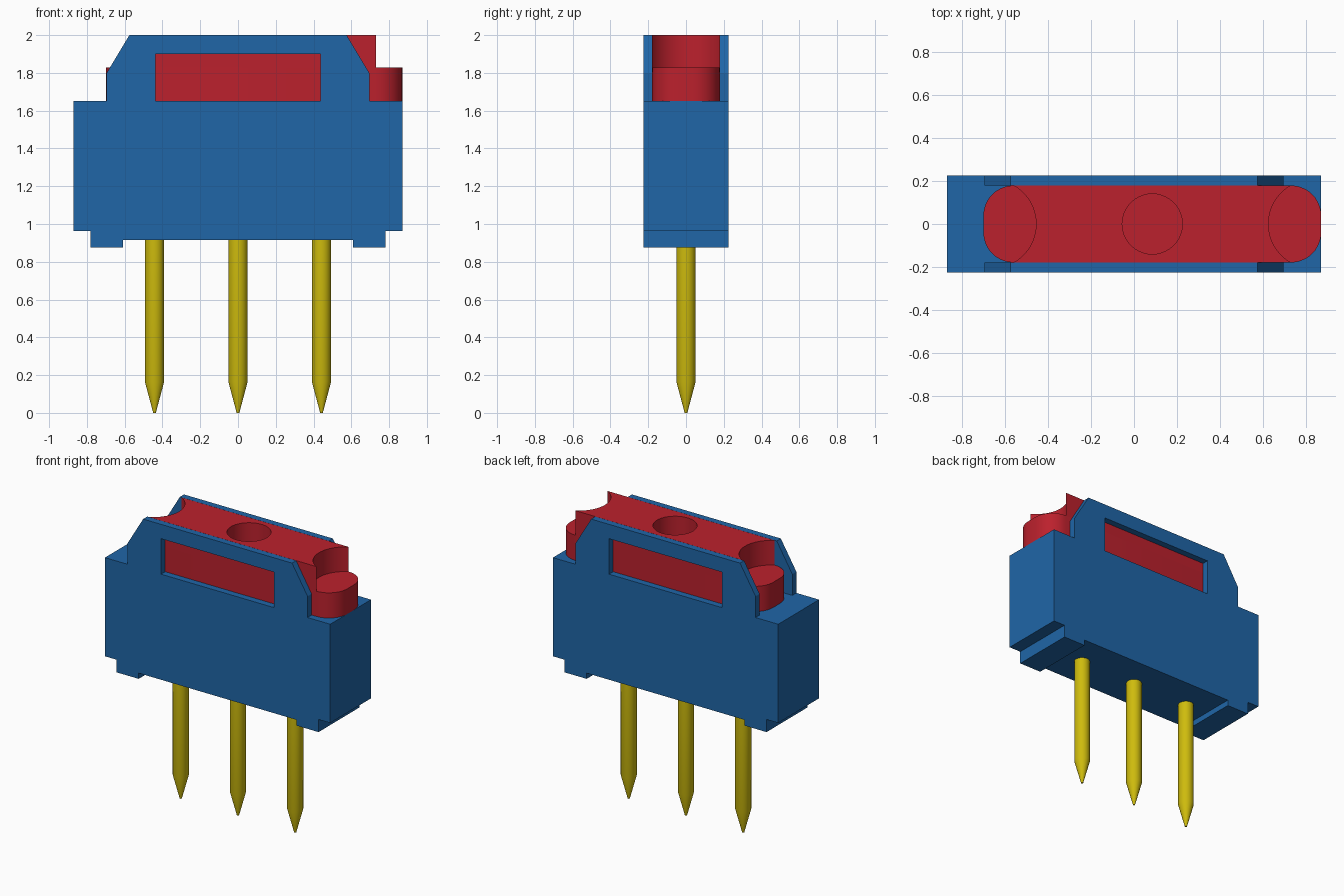
import bpy, bmesh, math
from mathutils import Matrix, Vector

cube = bpy.data.objects.get("Cube")
if cube:
    bpy.data.objects.remove(cube, do_unlink=True)


def material(name, rgb):
    m = bpy.data.materials.new(name)
    m.use_nodes = True
    m.diffuse_color = (*rgb, 1)
    m.node_tree.nodes["Principled BSDF"].inputs["Base Color"].default_value = (*rgb, 1)
    return m


BLUE = material("blue plastic", (0.014, 0.133, 0.39))
RED = material("red plastic", (0.50, 0.015, 0.026))
YELLOW = material("yellow metal", (0.62, 0.50, 0.004))


def finish(bm, name, mat):
    bmesh.ops.recalc_face_normals(bm, faces=bm.faces[:])
    mesh = bpy.data.meshes.new(name)
    bm.to_mesh(mesh)
    bm.free()
    mesh.materials.append(mat)
    ob = bpy.data.objects.new(name, mesh)
    bpy.context.collection.objects.link(ob)
    bpy.ops.object.select_all(action='DESELECT')
    ob.select_set(True)
    bpy.context.view_layer.objects.active = ob
    bpy.ops.object.shade_smooth_by_angle(angle=math.radians(30))
    return ob


def prism(name, mat, loops, low, high, axis):
    """Solid between two levels along an axis; loops after the first are holes."""
    bm = bmesh.new()
    caps = ([], [])
    for loop in loops:
        rings = []
        for level, cap in zip((low, high), caps):
            pts = [(a, level, b) if axis == 'Y' else (a, b, level) for a, b in loop]
            ring = [bm.verts.new(p) for p in pts]
            cap += [bm.edges.new((ring[i - 1], ring[i])) for i in range(len(ring))]
            rings.append(ring)
        lo, hi = rings
        for i in range(len(loop)):
            bm.faces.new((lo[i - 1], lo[i], hi[i], hi[i - 1]))
    normal = Vector((0, 1, 0)) if axis == 'Y' else Vector((0, 0, 1))
    for cap in caps:
        bmesh.ops.triangle_fill(bm, edges=cap, use_beauty=True, normal=normal)
    return finish(bm, name, mat)


def arc(cx, cy, r, start, end, n):
    angles = [math.radians(start + (end - start) * i / n) for i in range(n + 1)]
    return [(cx + r * math.cos(a), cy + r * math.sin(a)) for a in angles]


# Housing body with stepped feet
half = [(0.61, 0.915), (0.61, 0.875), (0.78, 0.875), (0.78, 0.963), (0.87, 0.963), (0.87, 1.652)]
prism("housing_body", BLUE, [half + [(-x, z) for x, z in reversed(half)]], -0.225, 0.225, 'Y')

# Side walls with chamfered corners and a window
half = [(0.437, 1.652), (0.695, 1.652), (0.695, 1.80), (0.575, 2.0)]
wall = half + [(-x, z) for x, z in reversed(half)]
wall += [(-0.437, 1.90), (0.437, 1.90)]
for name, y0, y1 in (("front_wall", -0.225, -0.18), ("back_wall", 0.18, 0.225)):
    prism(name, BLUE, [wall], y0, y1, 'Y')

# Slider base with rounded ends
W, LEFT, RIGHT, R = 0.179, -0.56, 0.73, 0.14
base = (arc(RIGHT, -W + R, R, -90, 0, 10) + arc(RIGHT, W - R, R, 0, 90, 10)
        + arc(LEFT, W - R, R, 90, 180, 10) + arc(LEFT, -W + R, R, 180, 270, 10))
prism("slider_base", RED, [base], 1.652, 1.828, 'Z')

# Slider top with concave ends and a round recess
SAG = 0.105
CR = (W * W + SAG * SAG) / (2 * SAG)
A = math.degrees(math.asin(W / CR))
top = (arc(RIGHT - SAG + CR, 0, CR, 180 + A, 180 - A, 20)
       + arc(LEFT + SAG - CR, 0, CR, A, -A, 20))
recess = arc(0.085, 0, 0.14, 0, 360, 40)[:-1]
prism("slider_top", RED, [top, recess], 1.828, 2.0, 'Z')

# Pointed contact pins
profile = [(0, 0), (0.007, 0), (0.051, 0.165), (0.051, 0.93), (0, 0.93)]
for name, x in (("right_pin", -0.442), ("middle_pin", 0), ("left_pin", 0.442)):
    bm = bmesh.new()
    vs = [bm.verts.new((r, 0, z)) for r, z in profile]
    es = [bm.edges.new(pair) for pair in zip(vs, vs[1:])]
    bmesh.ops.spin(bm, geom=vs + es, cent=(0, 0, 0), axis=(0, 0, 1),
                   angle=math.tau, steps=32)
    bmesh.ops.remove_doubles(bm, verts=bm.verts[:], dist=0.0001)
    bmesh.ops.transform(bm, matrix=Matrix.Translation((x, 0, 0)), verts=bm.verts[:])
    finish(bm, name, YELLOW)
